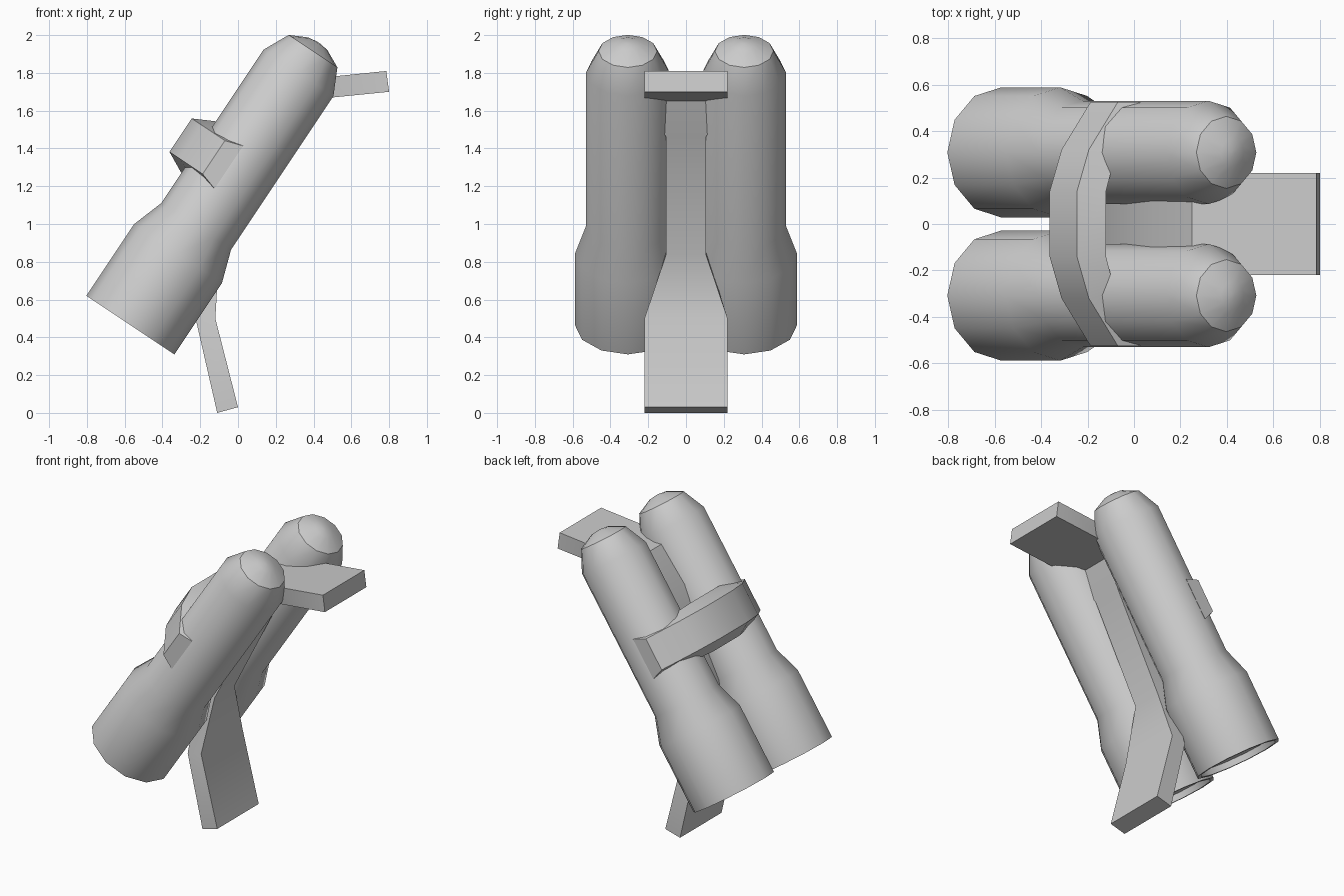
import bpy, bmesh, math
from mathutils import Matrix

if "Cube" in bpy.data.objects:
    bpy.data.objects.remove(bpy.data.objects["Cube"])

# Slanted frame of the tubes: local z runs up the tube axis, local x to the stand side
TILT = math.atan2(0.555, 0.832)
BASE = (-0.57, 0.0, 0.465)


def finish(name, bm, angle):
    bmesh.ops.recalc_face_normals(bm, faces=bm.faces)
    mesh = bpy.data.meshes.new(name)
    bm.to_mesh(mesh)
    bm.free()
    ob = bpy.data.objects.new(name, mesh)
    bpy.context.collection.objects.link(ob)
    bpy.ops.object.select_all(action='DESELECT')
    bpy.context.view_layer.objects.active = ob
    ob.select_set(True)
    bpy.ops.object.shade_smooth_by_angle(angle=math.radians(angle))
    return ob


def loft(name, sections, angle=25):
    """Skin a row of equal-sized cross-sections and cap both ends."""
    bm = bmesh.new()
    rings = [[bm.verts.new(p) for p in sec] for sec in sections]
    for a, b in zip(rings, rings[1:]):
        n = len(a)
        for i in range(n):
            j = (i + 1) % n
            bm.faces.new((a[i], a[j], b[j], b[i]))
    bm.faces.new(rings[0])
    bm.faces.new(rings[-1])
    return finish(name, bm, angle)


def ring(r, z, sides=12):
    return [(r * math.cos(2 * math.pi * i / sides),
             r * math.sin(2 * math.pi * i / sides), z) for i in range(sides)]


# Twin tubes: recessed lens, rim, wide barrel, taper, long body, domed end
tube_profile = [(0.255, 0.04), (0.255, 0.0), (0.28, 0.0), (0.28, 0.455),
                (0.222, 0.628), (0.222, 1.605), (0.155, 1.743), (0.06, 1.79),
                (0.01, 1.797)]
for name, y in (("left_tube", 0.308), ("right_tube", -0.308)):
    tube = loft(name, [ring(r, z) for r, z in tube_profile], 35)
    tube.location = (BASE[0], y, BASE[2])
    tube.rotation_euler = (0, TILT, 0)

# Bracket between the tubes: (outer x, outer z, inner x, inner z, half width)
bracket_path = [
    (0.00, 0.03, -0.11, 0.00, 0.22),
    (-0.12, 0.50, -0.22, 0.48, 0.22),
    (-0.10, 0.84, -0.21, 0.87, 0.105),
    (0.218, 1.46, 0.08, 1.53, 0.105),
    (0.30, 1.65, 0.25, 1.755, 0.22),
    (0.80, 1.70, 0.785, 1.81, 0.22),
]
loft("bracket", [[(ox, -w, oz), (ox, w, oz), (ix, w, iz), (ix, -w, iz)]
                 for ox, oz, ix, iz, w in bracket_path], 30)

# Clamp strap over both tubes: (y, outer x, inner x, half flare beyond outer edge)
half = [(0.14, -0.337, -0.225, 0.057), (0.32, -0.275, -0.16, 0.045),
        (0.525, -0.125, -0.03, 0.03)]
stations = [(-y, o, i, f) for y, o, i, f in reversed(half)] + half
strap = loft("clamp_strap", [[(o, y, 0.878), (o, y, 1.09), (i, y, 1.09 + f), (i, y, 0.878 - f)]
                             for y, o, i, f in stations], 30)
strap.location = BASE
strap.rotation_euler = (0, TILT, 0)
